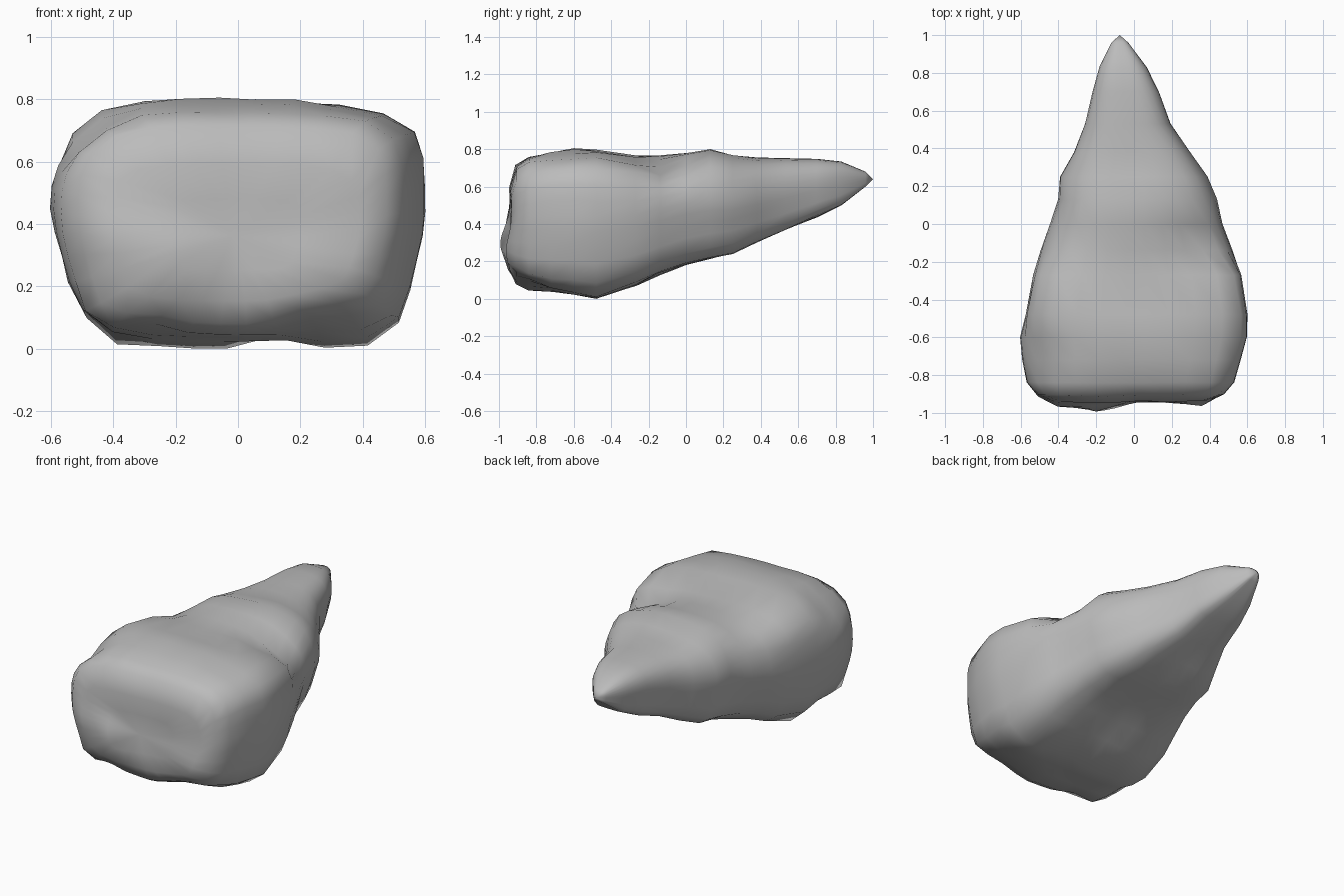
import bpy, bmesh, math
from mathutils import Vector, noise

cube = bpy.data.objects.get("Cube")
if cube:
    bpy.data.objects.remove(cube, do_unlink=True)

stone = bpy.data.materials.new("grey stone")
stone.use_nodes = True
colour = (0.5, 0.5, 0.5, 1)
stone.diffuse_color = colour
stone.node_tree.nodes["Principled BSDF"].inputs["Base Color"].default_value = colour

# Cross-sections from blunt front to pointed back: y, left x, right x, bottom, top
sections = [
    (-0.935, -0.22, 0.20, 0.25, 0.48),
    (-0.94, -0.41, 0.39, 0.15, 0.59),
    (-0.905, -0.51, 0.48, 0.08, 0.71),
    (-0.84, -0.57, 0.535, 0.045, 0.755),
    (-0.72, -0.59, 0.57, 0.03, 0.785),
    (-0.60, -0.60, 0.60, 0.02, 0.80),
    (-0.48, -0.575, 0.60, 0.00, 0.795),
    (-0.27, -0.53, 0.565, 0.07, 0.765),
    (-0.14, -0.495, 0.52, 0.13, 0.765),
    (0.00, -0.44, 0.465, 0.18, 0.78),
    (0.13, -0.40, 0.43, 0.21, 0.795),
    (0.25, -0.39, 0.385, 0.24, 0.765),
    (0.38, -0.32, 0.30, 0.30, 0.755),
    (0.53, -0.26, 0.19, 0.365, 0.75),
    (0.70, -0.22, 0.14, 0.44, 0.745),
    (0.83, -0.18, 0.07, 0.50, 0.735),
    (0.96, -0.12, -0.03, 0.60, 0.68),
]
SIDES = 32

# Dents and bumps: centre, radius, push
dents = [
    ((0.36, -0.15, 0.74), 0.28, (0, 0, -0.06)),
    ((0.45, -0.60, 0.78), 0.30, (0, 0, -0.03)),
    ((-0.57, -0.72, 0.76), 0.32, (0.05, 0, -0.08)),
    ((0.30, -0.88, 0.05), 0.28, (0, 0, 0.06)),
    ((-0.30, -0.88, 0.05), 0.18, (0, 0, 0.04)),
    ((-0.53, -0.60, 0.03), 0.25, (0.02, 0, 0.04)),
    ((0.12, -0.50, 0.00), 0.15, (0, 0, 0.03)),
    ((-0.17, -0.95, 0.30), 0.22, (0, -0.06, 0)),
    ((-0.42, -0.94, 0.35), 0.18, (0, -0.03, 0)),
    ((0.32, -0.94, 0.25), 0.20, (0, -0.025, 0)),
]


def ring(bm, y, left, right, low, high):
    """Rounded-box outline with a flat underside and softer top."""
    verts = []
    for i in range(SIDES):
        angle = math.tau * (i + 0.5) / SIDES
        across, up = math.cos(angle), math.sin(angle)
        if up < 0:
            boxy = 8
        else:
            boxy = 5 if y < -0.2 else 2.8
        reach = (abs(across) ** boxy + abs(up) ** boxy) ** (-1 / boxy)
        across, up = across * reach, up * reach
        across *= 1 - 0.15 * max(0, -up)
        x = (left + right) / 2 + across * (right - left) / 2
        z = (low + high) / 2 + up * (high - low) / 2
        verts.append(bm.verts.new((x, y, z)))
    return verts


# Stone body
bm = bmesh.new()
rings = [ring(bm, *s) for s in sections]
for a, b in zip(rings, rings[1:]):
    for i in range(SIDES):
        j = (i + 1) % SIDES
        bm.faces.new((a[i], a[j], b[j], b[i]))
for end, tip in ((rings[0], (-0.02, -0.93, 0.36)), (rings[-1], (-0.075, 1, 0.64))):
    centre = bm.verts.new(tip)
    for i in range(SIDES):
        bm.faces.new((end[i], end[(i + 1) % SIDES], centre))
bmesh.ops.recalc_face_normals(bm, faces=bm.faces)
bm.normal_update()

# Weathering
normals = [v.normal.copy() for v in bm.verts]
for v, normal in zip(bm.verts, normals):
    start = v.co.copy()
    for centre, radius, push in dents:
        fall = max(0, 1 - (start - Vector(centre)).length / radius)
        v.co += Vector(push) * fall * fall * (3 - 2 * fall)
    if start.y < 0.9:
        v.co += normal * 0.012 * noise.noise(start * 5)

# Rest on the ground
lowest = min(v.co.z for v in bm.verts)
for v in bm.verts:
    v.co.z -= lowest * max(0, 1 - v.co.z / 0.6)

for f in bm.faces:
    f.smooth = True
mesh = bpy.data.meshes.new("boulder")
bm.to_mesh(mesh)
bm.free()
mesh.materials.append(stone)
boulder = bpy.data.objects.new("boulder", mesh)
bpy.context.collection.objects.link(boulder)
